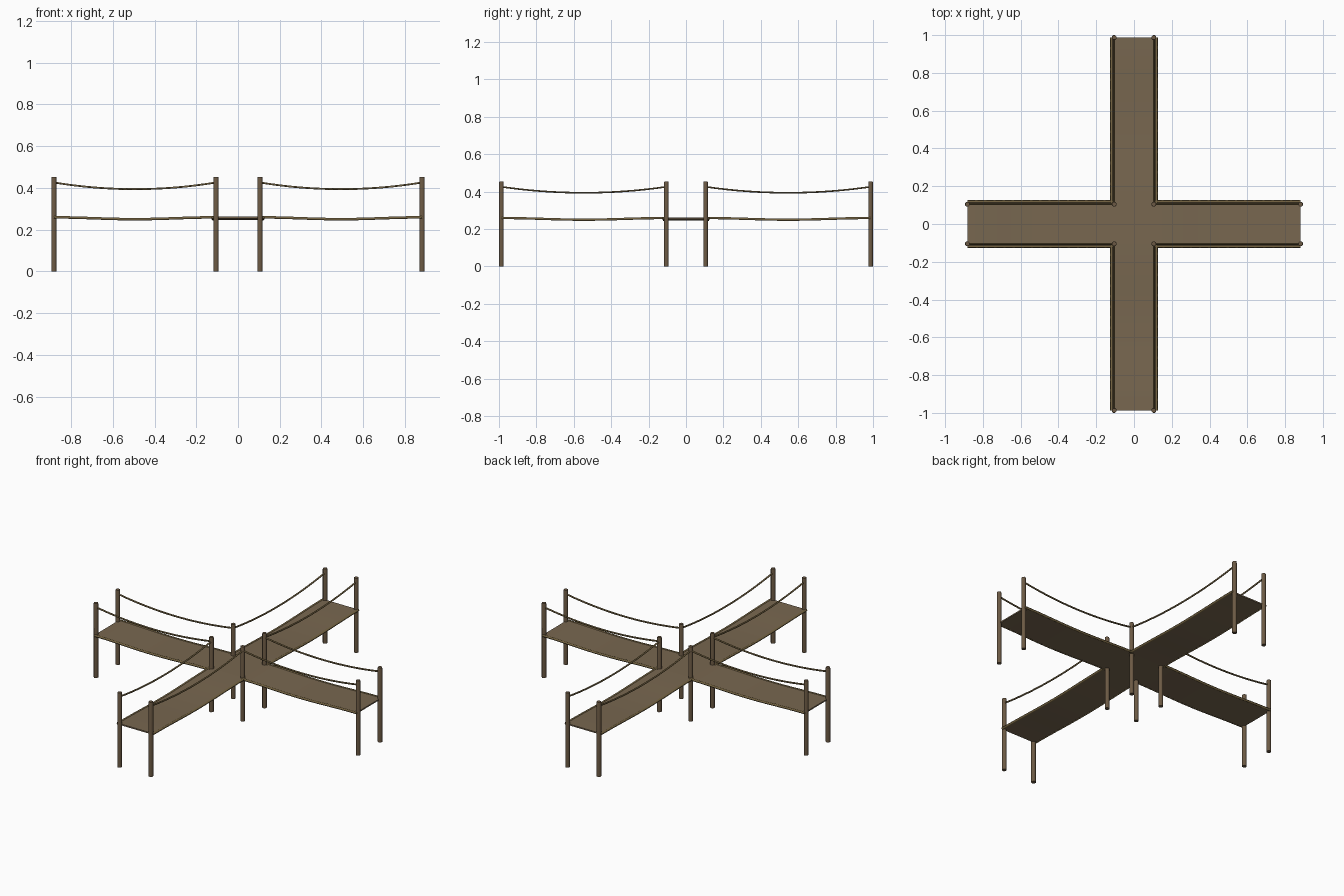
import bpy, bmesh, math
from mathutils import Vector, Matrix

if "Cube" in bpy.data.objects:
    bpy.data.objects.remove(bpy.data.objects["Cube"])


def material(name, rgb):
    m = bpy.data.materials.new(name)
    m.diffuse_color = (*rgb, 1)
    m.use_nodes = True
    m.node_tree.nodes["Principled BSDF"].inputs["Base Color"].default_value = m.diffuse_color
    return m


WOOD = material("post brown", (0.150, 0.102, 0.058))
DECK = material("deck brown", (0.188, 0.136, 0.080))
ROPE = material("rope golden brown", (0.190, 0.136, 0.058))

HALF = 0.105          # post offset from the walkway axis
INNER = 0.105         # where an arm leaves the crossing


def make_object(name, bm, mat):
    bmesh.ops.recalc_face_normals(bm, faces=bm.faces)
    me = bpy.data.meshes.new(name)
    bm.to_mesh(me)
    bm.free()
    me.materials.append(mat)
    ob = bpy.data.objects.new(name, me)
    bpy.context.collection.objects.link(ob)
    return ob


def smooth(ob):
    bpy.ops.object.select_all(action='DESELECT')
    ob.select_set(True)
    bpy.context.view_layer.objects.active = ob
    bpy.ops.object.shade_smooth_by_angle(angle=math.radians(65))


def sweep(bm, rings):
    # skin a list of equal-length closed sections
    vs = [[bm.verts.new(p) for p in r] for r in rings]
    n = len(vs[0])
    for a, b in zip(vs, vs[1:]):
        for i in range(n):
            j = (i + 1) % n
            bm.faces.new((a[i], a[j], b[j], b[i]))
    bm.faces.new(vs[0][::-1])
    bm.faces.new(vs[-1])


def post(name, x, y):
    bm = bmesh.new()
    rings = []
    for z, r in ((0, 0.0135), (0.446, 0.0135), (0.453, 0.0120)):
        rings.append([(x + r * math.cos(math.tau * k / 8 + math.pi / 8),
                       y + r * math.sin(math.tau * k / 8 + math.pi / 8), z)
                      for k in range(8)])
    sweep(bm, rings)
    smooth(make_object(name, bm, WOOD))


def rope(name, rot, length, side, radius, height):
    bm = bmesh.new()
    rings = []
    for i in range(17):
        t = i / 16
        d = INNER + (length - INNER) * t
        rings.append([rot @ Vector((d, side + radius * math.cos(math.tau * k / 6),
                                    height(t) + radius * math.sin(math.tau * k / 6)))
                      for k in range(6)])
    sweep(bm, rings)
    smooth(make_object(name, bm, ROPE))


def rail_height(t):
    return 0.426 - 0.032 * 4 * t * (1 - t)


def deck_height(t):
    return 0.259 - 0.009 * math.sin(math.pi * t) ** 2


def deck(name, rot, length):
    bm = bmesh.new()
    rings = []
    for i in range(17):
        t = i / 16
        d = INNER + (length - INNER) * t
        z = deck_height(t)
        rings.append([rot @ Vector((d, y, z + h)) for y, h in
                      ((-0.118, -0.005), (0.118, -0.005), (0.118, 0.003), (-0.118, 0.003))])
    sweep(bm, rings)
    smooth(make_object(name, bm, DECK))


# four arms of the crossing: deck, edge ropes, hand ropes, end posts
for n, (label, length) in enumerate((("right", 0.882), ("back", 0.987),
                                     ("left", 0.882), ("front", 0.987))):
    rot = Matrix.Rotation(n * math.pi / 2, 3, 'Z')
    rot = Matrix([[round(c) for c in row] for row in rot])
    deck(label + "_deck", rot, length)
    for s, tag in ((1, "a"), (-1, "b")):
        rope(f"{label}_edge_rope_{tag}", rot, length, s * 0.119, 0.0070, deck_height)
        rope(f"{label}_hand_rope_{tag}", rot, length, s * HALF, 0.0050, rail_height)
        p = rot @ Vector((length, s * HALF, 0))
        post(f"{label}_end_post_{tag}", p.x, p.y)

# posts around the crossing
for sx in (-1, 1):
    for sy in (-1, 1):
        post("crossing_post", sx * INNER, sy * INNER)

# centre deck joining the arms
bm = bmesh.new()
bmesh.ops.create_cube(bm, size=1)
bmesh.ops.scale(bm, vec=(2 * INNER, 2 * INNER, 0.008), verts=bm.verts)
bmesh.ops.translate(bm, vec=(0, 0, 0.258), verts=bm.verts)
make_object("centre_deck", bm, DECK)
